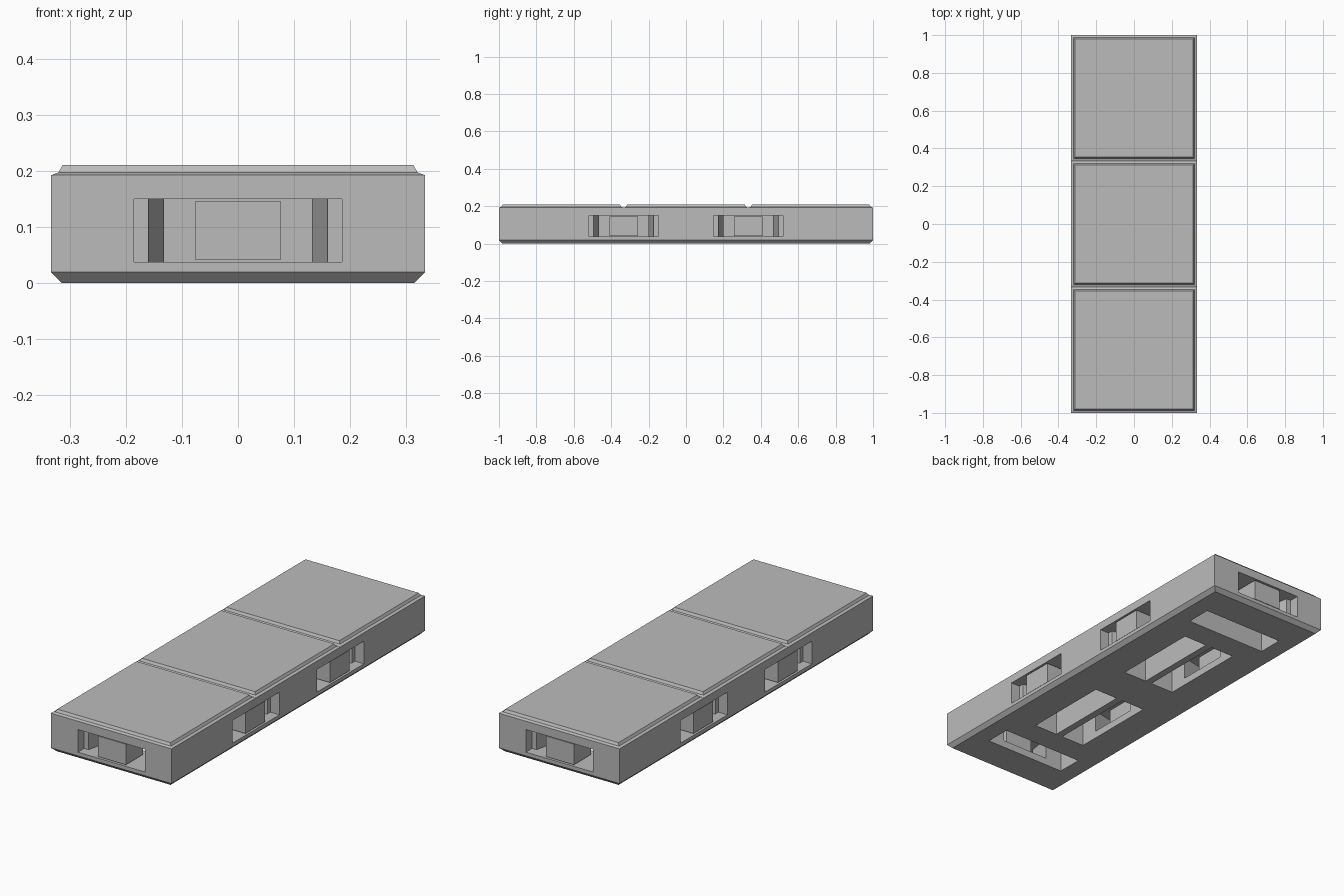
import bpy, bmesh
from math import pi
from mathutils import Matrix

cube = bpy.data.objects.get("Cube")
if cube:
    bpy.data.objects.remove(cube)

stone = bpy.data.materials.new("plain grey")
stone.use_nodes = True
stone.diffuse_color = (0.5, 0.5, 0.5, 1)
stone.node_tree.nodes["Principled BSDF"].inputs["Base Color"].default_value = (0.5, 0.5, 0.5, 1)

HALF = 1 / 3       # half of one square
PORT_TOP = 0.15


def loft(name, rings, matrix=Matrix()):
    """Solid through stacked rings of equal point count, moved by matrix."""
    bm = bmesh.new()
    loops = [[bm.verts.new(p) for p in ring] for ring in rings]
    n = len(loops[0])
    for low, high in zip(loops, loops[1:]):
        for i in range(n):
            j = (i + 1) % n
            bm.faces.new((low[i], low[j], high[j], high[i]))
    bm.faces.new(loops[0][::-1])
    bm.faces.new(loops[-1])
    bmesh.ops.recalc_face_normals(bm, faces=bm.faces)
    bm.transform(matrix)
    mesh = bpy.data.meshes.new(name)
    bm.to_mesh(mesh)
    bm.free()
    mesh.materials.append(stone)
    obj = bpy.data.objects.new(name, mesh)
    bpy.context.collection.objects.link(obj)
    return obj


def rect(x0, x1, y0, y1, z):
    return [(x0, y0, z), (x1, y0, z), (x1, y1, z), (x0, y1, z)]


def centred(hx, hy, z):
    return rect(-hx, hx, -hy, hy, z)


def prism(name, outline, z0, z1, matrix):
    return loft(name, [[(x, y, z) for x, y in outline] for z in (z0, z1)], matrix)


# Base slab with chamfered underside
base = loft("base", [centred(HALF - 0.019, 0.981, 0),
                     centred(HALF, 1, 0.019),
                     centred(HALF, 1, 0.192)])

# Three raised floor squares with bevelled rims
for i, label in enumerate(("front", "middle", "back")):
    loft(label + "_floor_square",
         [centred(HALF, HALF, 0.192),
          centred(0.32, 0.32, 0.197),
          centred(0.313, 0.313, 0.21)],
         Matrix.Translation((0, (i - 1) * 2 * HALF, 0)))

# Clip ports: local x runs along the edge, local y runs inward
half_channel = [(0.185, -0.05), (0.185, 0.05), (0.16, 0.05),
                (0.132, 0.185), (0.132, 0.25)]
channel = half_channel + [(-x, y) for x, y in reversed(half_channel)]
pocket = [(-0.225, 0.185), (0.225, 0.185), (0.225, 0.315), (-0.225, 0.315)]
tab = [(-0.077, 0.005), (0.077, 0.005), (0.077, 0.14), (-0.077, 0.14)]

ports = [(0, -1, 0), (0, 1, pi)]
for y in (-HALF, HALF):
    ports += [(HALF, y, pi / 2), (-HALF, y, -pi / 2)]

for x, y, turn in ports:
    place = Matrix.Translation((x, y, 0)) @ Matrix.Rotation(turn, 4, "Z")
    for cutter in (prism("port_cutter", channel, 0.037, PORT_TOP, place),
                   prism("pocket_cutter", pocket, -0.05, PORT_TOP, place)):
        cutter.hide_render = True
        mod = base.modifiers.new("port", "BOOLEAN")
        mod.operation = "DIFFERENCE"
        mod.solver = "EXACT"
        mod.object = cutter
        bpy.context.view_layer.objects.active = base
        bpy.ops.object.modifier_apply(modifier=mod.name)
        bpy.data.objects.remove(cutter)
    # Support block standing in the port
    prism("port_support", tab, 0.042, 0.145, place)
